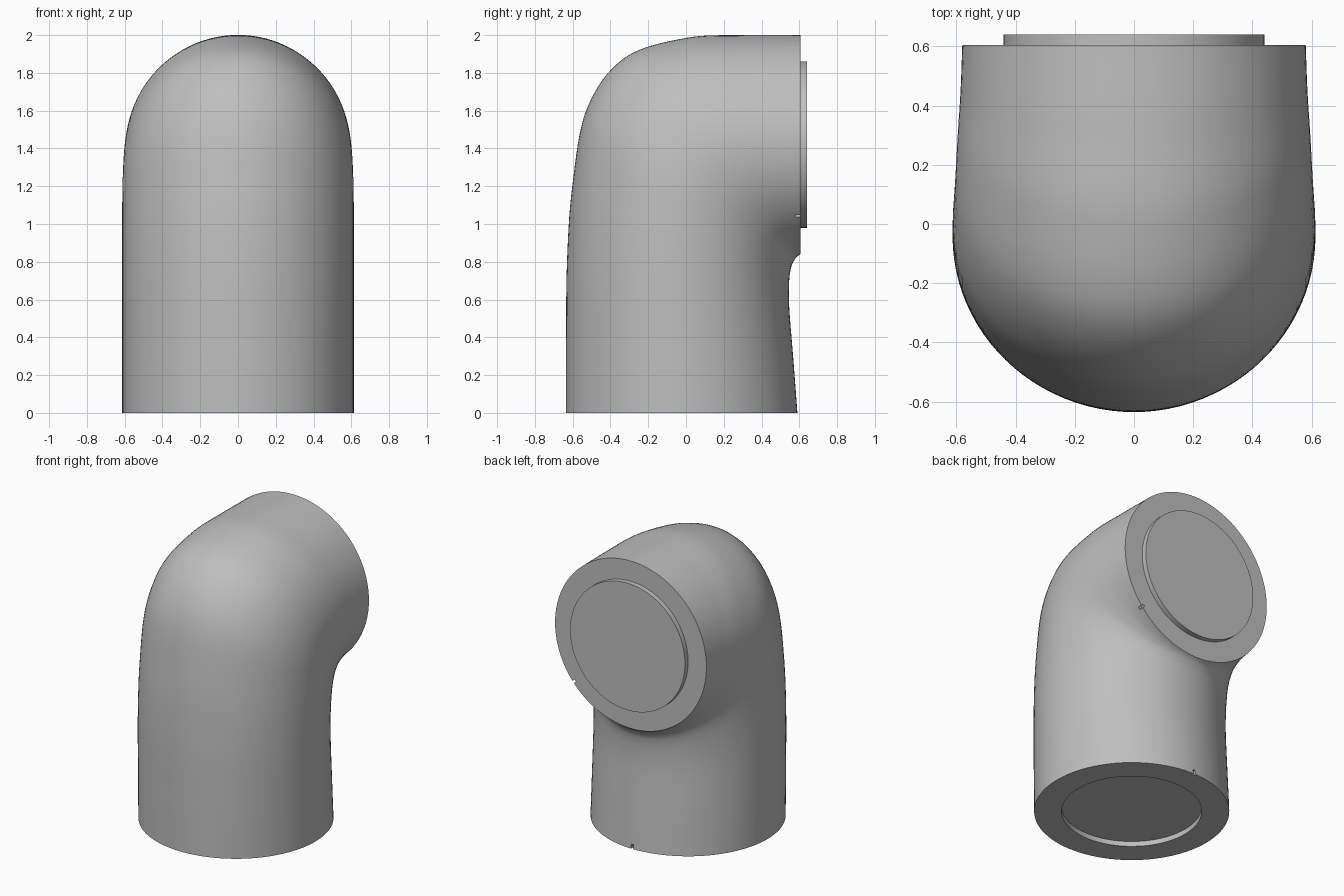
import bpy
import bmesh
from math import sin, cos, pi, radians
from mathutils import Vector

cube = bpy.data.objects.get("Cube")
if cube:
    bpy.data.objects.remove(cube, do_unlink=True)

SEGMENTS = 96
STEPS = 8

grey = bpy.data.materials.new("plain grey")
grey.use_nodes = True
grey.diffuse_color = (0.52, 0.52, 0.52, 1)
grey.node_tree.nodes["Principled BSDF"].inputs["Base Color"].default_value = grey.diffuse_color

# Cross-sections along the bend: outer y, outer z, inner y, inner z, half width
sections = [Vector(s) for s in (
    (-.635, 0, .59, 0, .613),
    (-.635, .37, .567, .3, .613),
    (-.63, .8, .547, .55, .613),
    (-.602, 1.2, .546, .69, .613),
    (-.525, 1.61, .555, .765, .612),
    (-.325, 1.88, .57, .802, .605),
    (0, 1.985, .583, .822, .596),
    (.3, 2, .595, .833, .586),
    (.605, 2, .605, .84, .58),
)]


def smooth_sections(pts):
    """Catmull-Rom interpolation through the cross-sections."""
    ext = [2 * pts[0] - pts[1], *pts, 2 * pts[-1] - pts[-2]]
    out = []
    for a, b, c, d in zip(ext, ext[1:], ext[2:], ext[3:]):
        for i in range(STEPS):
            t = i / STEPS
            out.append(b + (c - a) * (t / 2)
                       + (2 * a - 5 * b + 4 * c - d) * (t * t / 2)
                       + (3 * b - a - 3 * c + d) * (t ** 3 / 2))
    return out + [pts[-1]]


def ring(bm, s):
    """Elliptical ring spanning the outer and inner points of a section."""
    oy, oz, iy, iz, w = s
    verts = []
    for k in range(SEGMENTS):
        a = 2 * pi * k / SEGMENTS
        verts.append(bm.verts.new((w * sin(a),
                                   (oy + iy) / 2 + cos(a) * (oy - iy) / 2,
                                   (oz + iz) / 2 + cos(a) * (oz - iz) / 2)))
    return verts


# Elbow body with a round recess below and a raised disc at the back
R, DEPTH = .44, .035
BOTTOM_Y, BACK_Z, BACK_Y = -.0225, 1.42, .605
recess = [(BOTTOM_Y - R, z, BOTTOM_Y + R, z, R) for z in (DEPTH, 0)]
disc = [(y, BACK_Z + R, y, BACK_Z - R, R) for y in (BACK_Y, BACK_Y + DEPTH)]

bm = bmesh.new()
rings = [ring(bm, s) for s in recess + smooth_sections(sections) + disc]
for lower, upper in zip(rings, rings[1:]):
    for k in range(SEGMENTS):
        n = (k + 1) % SEGMENTS
        bm.faces.new((lower[k], lower[n], upper[n], upper[k]))
bm.faces.new(rings[0])
bm.faces.new(rings[-1])
bmesh.ops.recalc_face_normals(bm, faces=bm.faces)
mesh = bpy.data.meshes.new("pipe_elbow")
bm.to_mesh(mesh)
bm.free()
elbow = bpy.data.objects.new("pipe_elbow", mesh)
bpy.context.collection.objects.link(elbow)
mesh.materials.append(grey)


# Small alignment notches in the rims of both ends
def cut_notch(location, size, tilt=0):
    bpy.ops.mesh.primitive_cube_add(size=1, location=location, rotation=(0, tilt, 0))
    cutter = bpy.context.object
    cutter.name = "notch_cutter"
    cutter.scale = size
    cutter.hide_render = True
    cutter.data.materials.append(grey)
    mod = elbow.modifiers.new("notch", 'BOOLEAN')
    mod.operation = 'DIFFERENCE'
    mod.solver = 'EXACT'
    mod.object = cutter
    bpy.context.view_layer.objects.active = elbow
    bpy.ops.object.modifier_apply(modifier=mod.name)
    bpy.data.objects.remove(cutter, do_unlink=True)


cut_notch((0, .59, .01), (.016, .04, .04))
cut_notch((.44, .597, 1.045), (.04, .04, .016), radians(40))

# Smooth walls with crisp rims
bpy.ops.object.select_all(action='DESELECT')
elbow.select_set(True)
bpy.context.view_layer.objects.active = elbow
bpy.ops.object.shade_smooth_by_angle(angle=radians(35))
